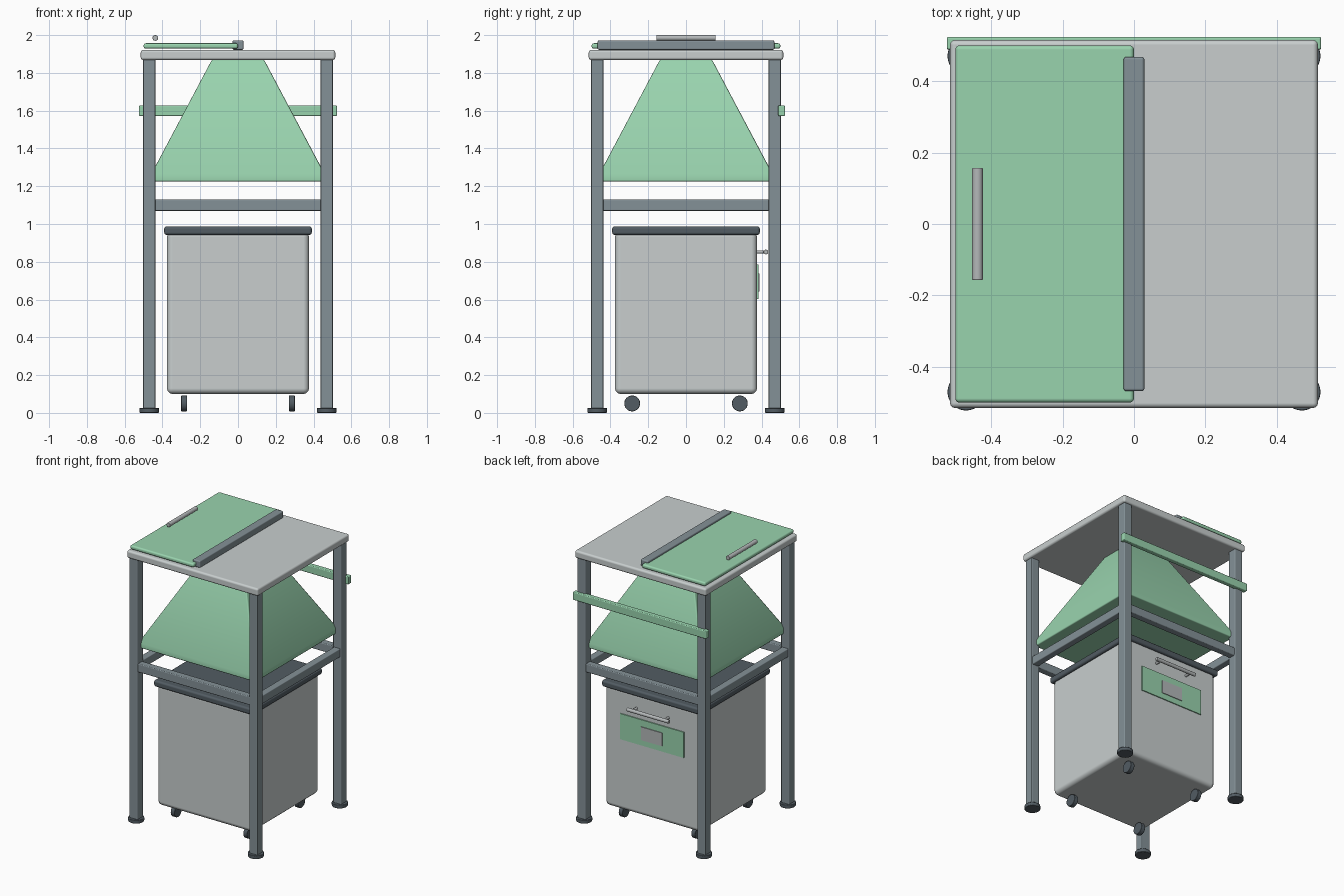
import bpy, bmesh, math
from mathutils import Matrix, Vector

cube = bpy.data.objects.get("Cube")
if cube:
    bpy.data.objects.remove(cube, do_unlink=True)


def material(name, r, g, b):
    lin = [((c / 255 + 0.055) / 1.055) ** 2.4 for c in (r, g, b)] + [1.0]
    m = bpy.data.materials.new(name)
    m.use_nodes = True
    m.diffuse_color = lin
    bsdf = next(n for n in m.node_tree.nodes if n.type == 'BSDF_PRINCIPLED')
    bsdf.inputs["Base Color"].default_value = lin
    bsdf.inputs["Roughness"].default_value = 0.6
    return m


GREEN = material("mint green", 153, 211, 174)
LIGHT = material("light grey", 200, 206, 206)
STEEL = material("slate steel", 132, 145, 151)
DARK = material("dark rubber", 82, 92, 99)
METAL = material("handle metal", 180, 184, 185)


def finish(name, bm, mat, bevel=0.0, segments=3):
    bmesh.ops.recalc_face_normals(bm, faces=bm.faces)
    mesh = bpy.data.meshes.new(name)
    bm.to_mesh(mesh)
    bm.free()
    mesh.materials.append(mat)
    obj = bpy.data.objects.new(name, mesh)
    bpy.context.collection.objects.link(obj)
    bpy.ops.object.select_all(action='DESELECT')
    obj.select_set(True)
    bpy.context.view_layer.objects.active = obj
    bpy.ops.object.shade_smooth_by_angle(angle=math.radians(40))
    if bevel:
        mod = obj.modifiers.new("rounded edges", 'BEVEL')
        mod.width = bevel
        mod.segments = segments
        mod.limit_method = 'ANGLE'
        mod.angle_limit = math.radians(40)
        mod.harden_normals = True
    return obj


def box(name, x, y, z, mat, bevel=0.0):
    """Box from (min, max) ranges on each axis."""
    bm = bmesh.new()
    bmesh.ops.create_cube(bm, size=1)
    for v in bm.verts:
        v.co = Vector([(lo + hi) / 2 + c * (hi - lo)
                       for c, (lo, hi) in zip(v.co, (x, y, z))])
    return finish(name, bm, mat, bevel)


def cylinder(name, centre, radius, length, axis, mat, bevel=0.0, sides=32):
    bm = bmesh.new()
    bmesh.ops.create_cone(bm, cap_ends=True, segments=sides, radius1=radius,
                          radius2=radius, depth=length)
    turn = Vector((0, 0, 1)).rotation_difference(Vector(axis)).to_matrix().to_4x4()
    bm.transform(Matrix.Translation(centre) @ turn)
    return finish(name, bm, mat, bevel, 2)


def span(centre, half):
    return (centre - half, centre + half)


X, Y, Z = (1, 0, 0), (0, 1, 0), (0, 0, 1)
LEG = 0.47
CORNERS = [(sx, sy, f"{'front' if sy < 0 else 'back'}_{'left' if sx > 0 else 'right'}")
           for sx in (-1, 1) for sy in (-1, 1)]

# Frame legs, feet and the casters under the bin
for sx, sy, where in CORNERS:
    cx, cy = sx * LEG, sy * LEG
    box(f"{where}_leg", span(cx, 0.032), span(cy, 0.032), (0.02, 1.88), STEEL, 0.006)
    cylinder(f"{where}_foot", (cx, cy, 0.0135), 0.052, 0.027, Z, DARK, 0.005)
    cylinder(f"{where}_caster", (sx * 0.285, sy * 0.285, 0.05), 0.042, 0.032, X, DARK, 0.004)

# Rails joining the legs
for s, fb, lr in ((-1, "front", "right"), (1, "back", "left")):
    box(f"{fb}_rail", (-LEG, LEG), span(s * LEG, 0.025), (1.07, 1.13), STEEL, 0.006)
    box(f"{lr}_rail", span(s * LEG, 0.025), (-LEG, LEG), (1.07, 1.13), STEEL, 0.006)

# Table top with half cover, centre hinge and grip
box("top_plate", span(0, 0.515), span(0, 0.515), (1.868, 1.922), LIGHT, 0.014)
box("top_cover", (-0.5, 0), span(0, 0.5), (1.928, 1.957), GREEN, 0.012)
box("hinge_bar", span(0, 0.029), span(0, 0.468), (1.922, 1.972), STEEL, 0.008)
cylinder("cover_grip", (-0.438, 0, 1.985), 0.015, 0.314, Y, METAL, 0.003)

# Rear bar
box("rear_bar", span(0, 0.524), (0.488, 0.524), (1.572, 1.628), GREEN, 0.006)

# Hopper: tapering square shell with a short upright lip
bm = bmesh.new()
rings = []
for half, z in ((0.46, 1.225), (0.46, 1.263), (0.138, 1.87)):
    rings.append([bm.verts.new((sx * half, sy * half, z))
                  for sx, sy in ((-1, -1), (1, -1), (1, 1), (-1, 1))])
for low, high in zip(rings, rings[1:]):
    for i in range(4):
        j = (i + 1) % 4
        bm.faces.new((low[i], low[j], high[j], high[i]))
bm.faces.new(rings[0])
bm.faces.new(rings[-1])
finish("hopper", bm, GREEN, 0.008, 2)

# Bin with dark rim
box("bin_body", span(0, 0.376), span(0, 0.376), (0.1, 0.96), LIGHT, 0.03)
box("bin_rim", span(0, 0.391), span(0, 0.391), (0.942, 0.987), DARK, 0.014)

# Label panel and pull handle on the back of the bin
box("label_panel", span(0, 0.25), (0.374, 0.383), (0.603, 0.785), GREEN)
box("label_plate", span(0, 0.082), (0.38, 0.388), (0.643, 0.737), METAL)
cylinder("pull_handle", (0, 0.423, 0.852), 0.0125, 0.33, X, METAL, 0.003, 20)
for s, side in ((-1, "right"), (1, "left")):
    cylinder(f"{side}_handle_post", (s * 0.125, 0.397, 0.852), 0.009, 0.05, Y, METAL, 0, 16)
